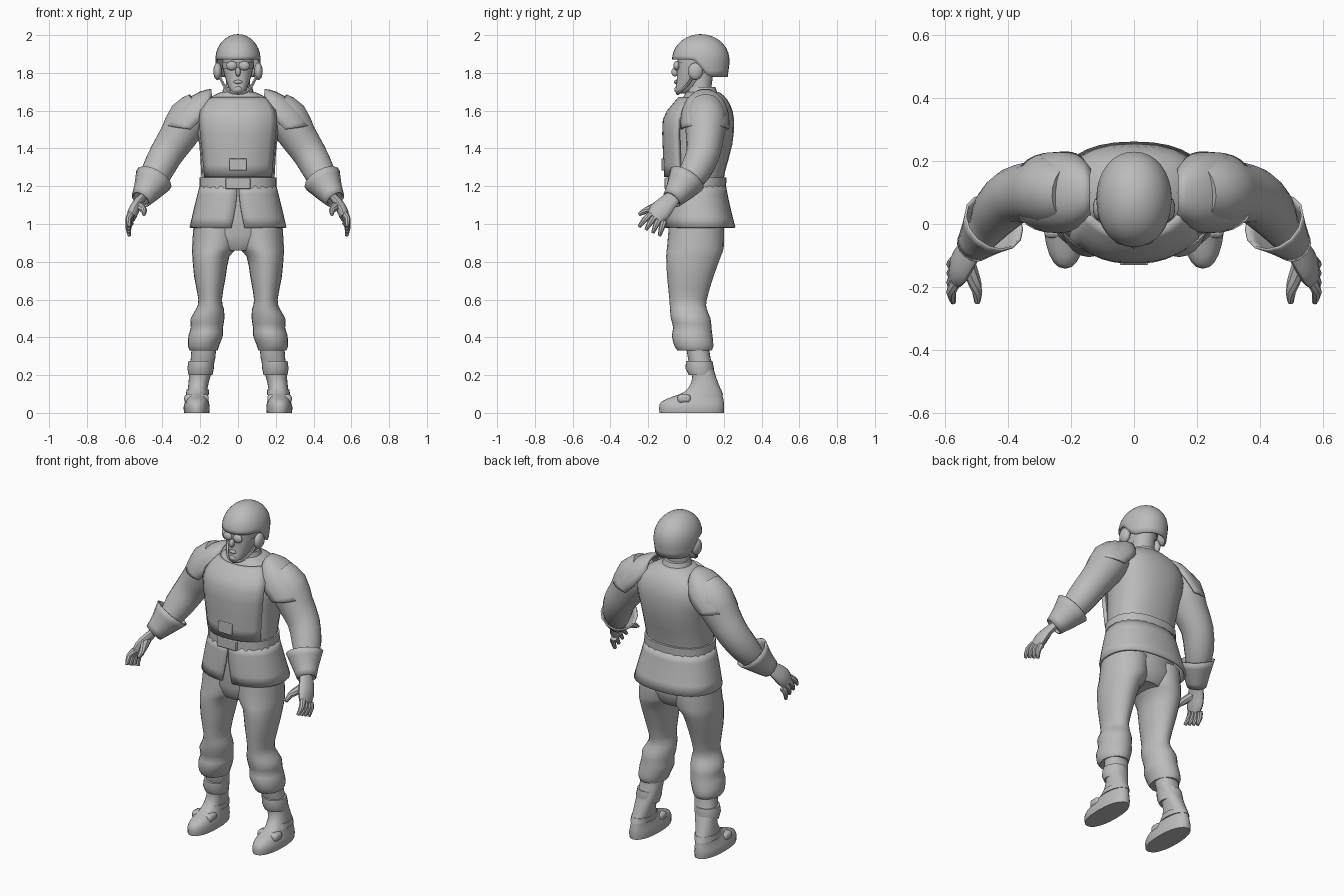
import bpy, bmesh, math
from mathutils import Vector

old = bpy.data.objects.get("Cube")
if old:
    bpy.data.objects.remove(old, do_unlink=True)

grey = bpy.data.materials.new("plain grey")
grey.use_nodes = True
grey.diffuse_color = (0.5, 0.5, 0.5, 1)
grey.node_tree.nodes["Principled BSDF"].inputs["Base Color"].default_value = grey.diffuse_color


def finish(name, bm, mirror=False, thick=0, bevel=0, angle=42):
    """Turn a bmesh into a shaded object, with optional thickness, bevel and mirrored twin."""
    bmesh.ops.recalc_face_normals(bm, faces=bm.faces)
    mesh = bpy.data.meshes.new(name)
    bm.to_mesh(mesh)
    bm.free()
    mesh.materials.append(grey)
    mesh.shade_smooth()
    mesh.set_sharp_from_angle(angle=math.radians(angle))
    ob = bpy.data.objects.new(name, mesh)
    bpy.context.scene.collection.objects.link(ob)
    if thick:
        mod = ob.modifiers.new("thickness", 'SOLIDIFY')
        mod.thickness, mod.offset = thick, 0
    if bevel:
        mod = ob.modifiers.new("bevel", 'BEVEL')
        mod.width, mod.segments = bevel, 2
    if mirror:
        ob.modifiers.new("mirror", 'MIRROR')
    return ob


def smooth(rows, steps):
    """Catmull-Rom interpolation between rows of numbers."""
    out = []
    for i in range(len(rows) - 1):
        a, b, c, d = (rows[max(0, min(len(rows) - 1, i + k))] for k in (-1, 0, 1, 2))
        for s in range(steps):
            t = s / steps
            out.append([q + t / 2 * (r - p + t * (2*p - 5*q + 4*r - w + t * (3*(q - r) + w - p)))
                        for p, q, r, w in zip(a, b, c, d)])
    return out + [list(rows[-1])]


def skin(bm, rings, closed=True, caps=True):
    """Join successive rings of points with quads."""
    grid = [[bm.verts.new(p) for p in ring] for ring in rings]
    n = len(grid[0])
    for low, high in zip(grid, grid[1:]):
        for j in range(n if closed else n - 1):
            k = (j + 1) % n
            bm.faces.new((low[j], low[k], high[k], high[j]))
    if caps and closed:
        bm.faces.new(grid[0])
        bm.faces.new(grid[-1])


def power(v, e):
    return math.copysign(abs(v) ** e, v)


def stack(name, rows, steps=2, sides=24, square=1.0, caps=True, **kw):
    """Horizontal oval rings; each row is z, x min, x max, y min, y max."""
    rings = []
    for z, x0, x1, y0, y1 in smooth(rows, steps):
        angles = [math.tau * j / sides for j in range(sides)]
        rings.append([((x0 + x1) / 2 + (x1 - x0) / 2 * power(math.cos(a), square),
                       (y0 + y1) / 2 + (y1 - y0) / 2 * power(math.sin(a), square), z) for a in angles])
    bm = bmesh.new()
    skin(bm, rings, caps=caps)
    return finish(name, bm, **kw)


def tube(bm, rows, steps=2, sides=14, flat=1.0, caps=True):
    """Rings square to a path; each row is x, y, z, radius. Flat thins the side-facing axis."""
    rows = smooth(rows, steps)
    points = [Vector(r[:3]) for r in rows]
    rings = []
    for i, p in enumerate(points):
        along = (points[min(i + 1, len(points) - 1)] - points[max(i - 1, 0)]).normalized()
        across = Vector((0, 1, 0)) - along * along.y
        across.normalize()
        out = along.cross(across)
        rings.append([p + rows[i][3] * (across * math.cos(a) + out * flat * math.sin(a))
                      for a in (math.tau * j / sides for j in range(sides))])
    skin(bm, rings, caps=caps)


def ball(name, at, size, **kw):
    bm = bmesh.new()
    bmesh.ops.create_uvsphere(bm, u_segments=16, v_segments=10, radius=1)
    for v in bm.verts:
        v.co = Vector(at) + Vector(size) * v.co
    return finish(name, bm, **kw)


def box(name, at, size, **kw):
    bm = bmesh.new()
    bmesh.ops.create_cube(bm, size=1)
    for v in bm.verts:
        v.co = Vector(at) + Vector(size) * v.co
    return finish(name, bm, **kw)


def sym(z, w, y0, y1):
    return (z, -w, w, y0, y1)


# Torso, hips and collar
stack("torso", [sym(1.17, .19, -.08, .19), sym(1.27, .195, -.085, .205), sym(1.42, .205, -.085, .245),
                sym(1.55, .23, -.07, .255), sym(1.63, .2, -.04, .235), sym(1.68, .13, -.01, .2),
                sym(1.7, .085, .0, .17)], square=.85)
stack("hips", [sym(.86, .13, -.06, .16), sym(.94, .22, -.09, .2), sym(1.19, .19, -.08, .19)])
stack("collar", [sym(1.66, .095, -.01, .18), sym(1.725, .075, .01, .155)], steps=1)
stack("belt", [sym(1.185, .205, -.1, .212), sym(1.245, .203, -.1, .214)], steps=1, square=.85)
box("buckle", (0, -.1, 1.215), (.13, .025, .06), bevel=.004)
box("chest_pouch", (0, -.118, 1.315), (.09, .025, .065), bevel=.004)

# Curved chest plate
bm = bmesh.new()
plate = []
for z, w, y in smooth([(1.25, .172, -.105), (1.4, .185, -.112), (1.55, .2, -.112), (1.62, .185, -.07), (1.665, .15, -.03)], 2):
    plate.append([(w * u, y + .075 * abs(u) ** 2.5, z) for u in (k / 6 for k in range(-6, 7))])
skin(bm, plate, closed=False)
finish("chest_plate", bm, thick=.022)

# Jacket skirt with a front slit that widens downward
bm = bmesh.new()
hem = []
for z, w, y0, y1, slit in smooth([(1.2, .197, -.092, .205, .01), (1.1, .222, -.1, .225, .03), (.98, .25, -.105, .255, .1)], 2):
    ring = []
    for j in range(33):
        a = -math.pi / 2 + slit + (math.tau - 2 * slit) * j / 32
        ring.append((w * power(math.cos(a), .85),
                     (y0 + y1) / 2 + (y1 - y0) / 2 * power(math.sin(a), .85), z))
    hem.append(ring)
skin(bm, hem, closed=False)
finish("jacket_skirt", bm, thick=.014)

# Trouser legs, gathered below the knee
stack("trouser_legs", [(1.0, -.01, .235, -.09, .2), (.88, .0, .243, -.1, .2), (.83, .045, .242, -.105, .185),
                       (.72, .065, .232, -.1, .145), (.6, .085, .21, -.088, .11), (.55, .075, .222, -.085, .11),
                       (.5, .072, .25, -.08, .13), (.45, .08, .25, -.068, .135), (.41, .08, .262, -.075, .14),
                       (.355, .1, .265, -.062, .145), (.33, .108, .255, -.045, .135)], mirror=True)
# Boots
stack("boots", [(.0, .152, .285, -.14, .2), (.03, .15, .288, -.142, .202), (.06, .155, .28, -.13, .2),
                (.085, .16, .272, -.075, .195), (.11, .163, .268, -.01, .19), (.16, .155, .262, .028, .17),
                (.22, .138, .257, .03, .15), (.29, .12, .25, .01, .13), (.36, .115, .245, .0, .12)],
      square=.9, mirror=True)
stack("ankle_straps", [(.095, .155, .276, -.02, .197), (.125, .152, .272, .01, .186)], steps=1, mirror=True)
box("instep_straps", (.22, -.01, .075), (.13, .07, .045), mirror=True, bevel=.015)
stack("boot_cuffs", [(.2, .135, .262, .015, .14), (.235, .128, .268, -.003, .148), (.275, .125, .262, .0, .14)],
      steps=1, mirror=True)

# Arms, gloves and fingers
bm = bmesh.new()
tube(bm, [(.2, .1, 1.62, .09), (.26, .105, 1.56, .112), (.32, .1, 1.46, .1), (.38, .09, 1.37, .09),
          (.43, .045, 1.275, .082), (.465, -.01, 1.2, .062), (.51, -.07, 1.14, .046)], sides=18)
finish("arms", bm, mirror=True)
bm = bmesh.new()
tube(bm, [(.445, .005, 1.24, .1), (.48, -.035, 1.18, .072), (.515, -.075, 1.13, .05)], caps=False)
finish("glove_cuffs", bm, mirror=True, thick=.008)
bm = bmesh.new()
tube(bm, [(.505, -.065, 1.145, .042), (.535, -.105, 1.105, .052), (.555, -.14, 1.065, .058), (.566, -.165, 1.03, .045)], flat=.5)
tube(bm, [(.53, -.12, 1.1, .026), (.51, -.175, 1.085, .022), (.498, -.215, 1.07, .017), (.498, -.25, 1.05, .009)], sides=8)
for k in range(4):
    base = Vector((.567, -.185 + .023 * k, 1.05 - .013 * k))
    tip = Vector((.574, -.248 + .036 * k, .985 - .016 * min(k, 3)))
    knuckle = (base + tip) / 2 + Vector((.01, 0, .008))
    tube(bm, [(*base, .018), (*knuckle, .016), (*tip, .009)], sides=8)
finish("hands", bm, mirror=True)

# Shoulder pads: arcs from the neck out to the flared lower edge
bm = bmesh.new()
arcs = []
for mx, mz, px, pz, r in smooth([(.14, 1.62, .14, 1.71, .075), (.17, 1.59, .2, 1.695, .11),
                                 (.2, 1.55, .275, 1.65, .123), (.23, 1.52, .34, 1.59, .124),
                                 (.25, 1.5, .38, 1.52, .122)], 2):
    arcs.append([(mx + (px - mx) * power(math.sin(a), .85), .1 - r * power(math.cos(a), .85),
                  mz + (pz - mz) * power(math.sin(a), .85)) for a in (math.pi * j / 14 for j in range(15))])
skin(bm, arcs, closed=False)
finish("shoulder_pads", bm, mirror=True, thick=.012)

# Neck and head
stack("neck", [sym(1.67, .075, .01, .145), sym(1.73, .065, .015, .135), sym(1.82, .065, .02, .15)])
stack("head", [sym(1.69, .022, -.05, .0), sym(1.705, .04, -.057, .04), sym(1.74, .056, -.052, .08),
               sym(1.78, .07, -.048, .12), sym(1.83, .08, -.048, .16), sym(1.9, .085, -.04, .17)], square=.9)
ball("nose", (0, -.058, 1.805), (.014, .02, .024))
ball("lips", (0, -.054, 1.752), (.024, .01, .01))
ball("chin", (0, -.046, 1.712), (.022, .016, .018))
ball("goggle_lenses", (.033, -.05, 1.838), (.029, .017, .025), mirror=True)
stack("goggle_strap", [sym(1.822, .084, -.053, .16), sym(1.858, .086, -.053, .165)], steps=1, square=.9)

# Helmet: dome whose rim is high over the brow and low at the ears and nape
bm = bmesh.new()
dome = []
for i in range(11):
    t = math.sin(math.pi / 2 * i / 10.15)
    ring = []
    for j in range(32):
        a = math.tau * j / 32
        front = max(0, min(1, .55 - 1.6 * math.sin(a)))
        rim = 1.78 + .09 * front * front * (3 - 2 * front)
        z = rim + (2.0 - rim) * t
        f = math.sqrt(max(0, 1 - (max(0, z - 1.87) / .13) ** 2)) - max(0, 1.85 - z) * .9
        ring.append((.115 * f * power(math.cos(a), .95), .078 + .147 * f * power(math.sin(a), .95), z))
    dome.append(ring)
skin(bm, dome, caps=False)
bmesh.ops.holes_fill(bm, edges=[e for e in bm.edges if e.is_boundary and e.verts[0].co.z > 1.95])
finish("helmet", bm, thick=.01, angle=50)
ball("ear_cups", (.108, .05, 1.808), (.023, .04, .046), mirror=True)
bm = bmesh.new()
tube(bm, [(.1, .04, 1.79, .008), (.078, .01, 1.74, .008), (.045, -.03, 1.7, .008), (.0, -.045, 1.69, .008)], sides=6, steps=3)
finish("chin_strap", bm, mirror=True)
